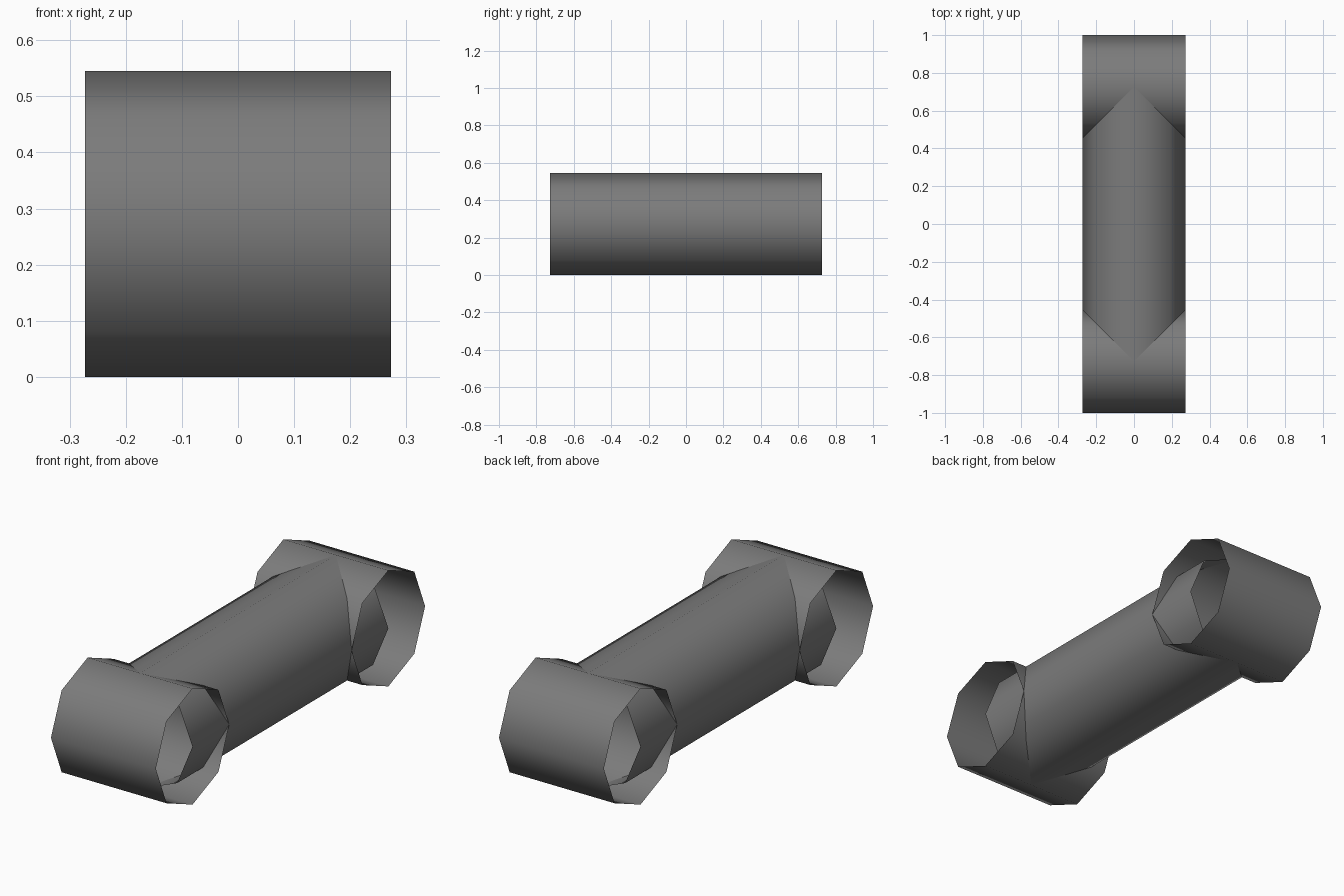
import bpy
import math

if "Cube" in bpy.data.objects:
    bpy.data.objects.remove(bpy.data.objects["Cube"])

R = 0.2727          # tube radius
ARM = 1 - R         # distance from the middle to each cross tube axis

grey = bpy.data.materials.new("dark_grey")
grey.diffuse_color = (0.2, 0.2, 0.2, 1)
grey.use_nodes = True
grey.node_tree.nodes["Principled BSDF"].inputs["Base Color"].default_value = grey.diffuse_color


def tube(name, length, y, rotation):
    """Open eight-sided smooth tube with a corner pointing straight up."""
    bpy.ops.mesh.primitive_cylinder_add(
        vertices=8, radius=R, depth=length, end_fill_type='NOTHING',
        location=(0, y, R), rotation=rotation)
    ob = bpy.context.object
    ob.name = name
    ob.data.materials.append(grey)
    bpy.ops.object.shade_smooth()
    return ob


# long middle tube, ending on the axes of the cross tubes
tube("middle_tube", 2 * ARM, 0, (math.pi / 2, 0, 0))

# short cross tubes at both ends
for name, side in (("front_cross_tube", -1), ("back_cross_tube", 1)):
    tube(name, 2 * R, side * ARM, (0, math.pi / 2, 0))
